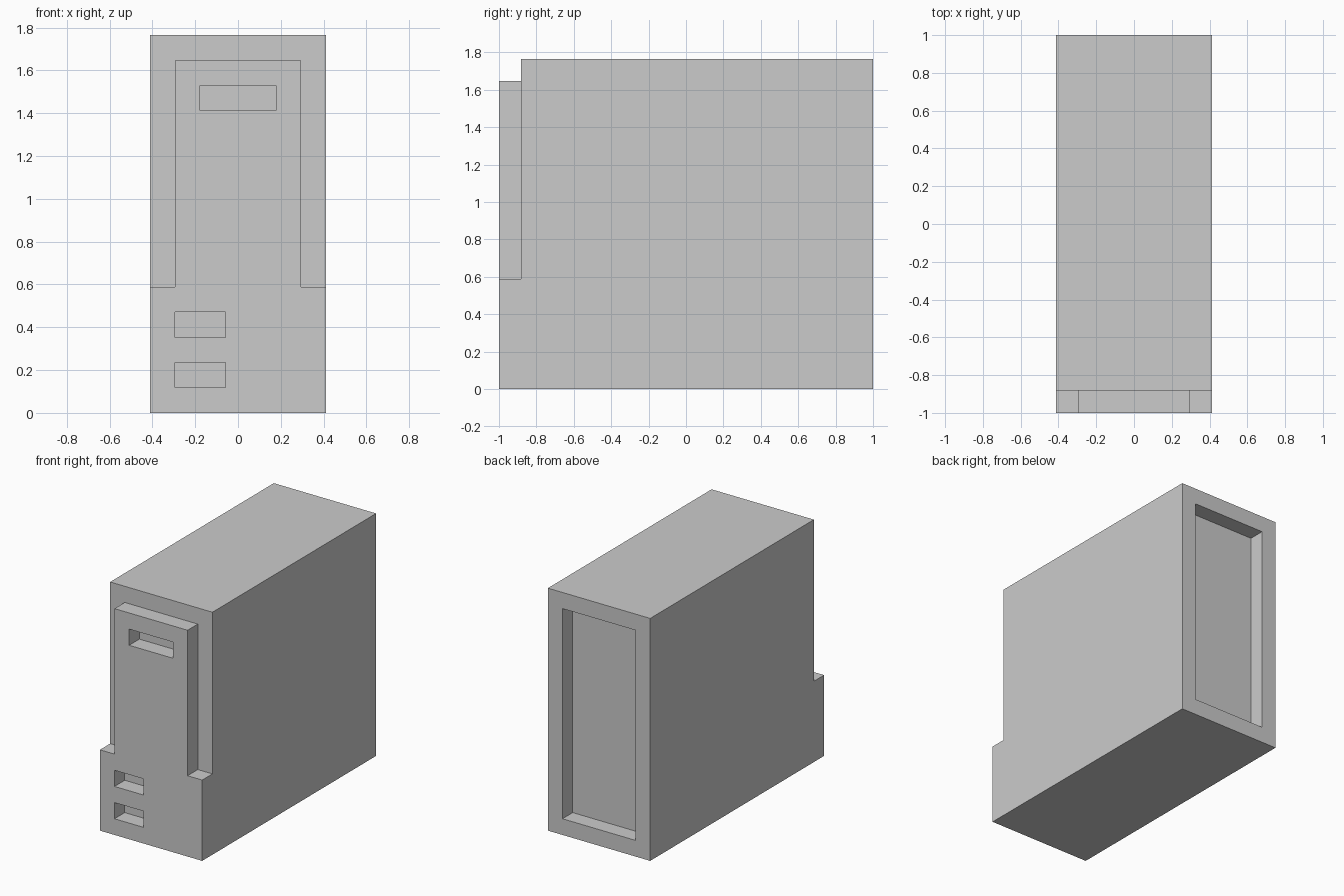
import bpy
import bmesh

if "Cube" in bpy.data.objects:
    bpy.data.objects.remove(bpy.data.objects["Cube"])

U = 2 / 17          # the model sits on a regular grid: 7 x 17 x 15 units
OUT = 1             # how far cutters stick out past the case


def extrude_profile(name, profile, y0, y1):
    """Extrude an (x, z) outline along y; all sizes in grid units."""
    bm = bmesh.new()
    face = bm.faces.new([bm.verts.new((x * U, y0 * U, z * U)) for x, z in profile])
    moved = bmesh.ops.extrude_face_region(bm, geom=[face])["geom"]
    verts = [v for v in moved if isinstance(v, bmesh.types.BMVert)]
    bmesh.ops.translate(bm, verts=verts, vec=(0, (y1 - y0) * U, 0))
    bmesh.ops.recalc_face_normals(bm, faces=bm.faces)
    mesh = bpy.data.meshes.new(name)
    bm.to_mesh(mesh)
    bm.free()
    obj = bpy.data.objects.new(name, mesh)
    bpy.context.collection.objects.link(obj)
    return obj


def rect(x0, x1, z0, z1):
    return [(x0, z0), (x1, z0), (x1, z1), (x0, z1)]


def cut(target, profile, y0, y1):
    """Subtract an extruded outline from the target and drop the cutter."""
    cutter = extrude_profile("cutter", profile, y0, y1)
    cutter.hide_render = True
    mod = target.modifiers.new("cut", "BOOLEAN")
    mod.operation = "DIFFERENCE"
    mod.solver = "EXACT"
    mod.object = cutter
    bpy.context.view_layer.objects.active = target
    bpy.ops.object.modifier_apply(modifier=mod.name)
    bpy.data.objects.remove(cutter, do_unlink=True)


# Main case
case = extrude_profile("computer_case", rect(-3.5, 3.5, 0, 15), -8.5, 8.5)

# Stepped border around the upper front panel (upside-down U)
half = [(3.5 + OUT, 15 + OUT), (3.5 + OUT, 5), (2.5, 5), (2.5, 14)]
border = half + [(-x, z) for x, z in reversed(half)]
cut(case, border, -8.5 - OUT, -7.5)

# Drive slot and two lower port slots
for x0, x1, z0 in [(-1.5, 1.5, 12), (-2.5, -0.5, 3), (-2.5, -0.5, 1)]:
    cut(case, rect(x0, x1, z0, z0 + 1), -8.5 - OUT, -7.5)

# Recessed rear panel
cut(case, rect(-2.5, 2.5, 1, 14), 7.5, 8.5 + OUT)
